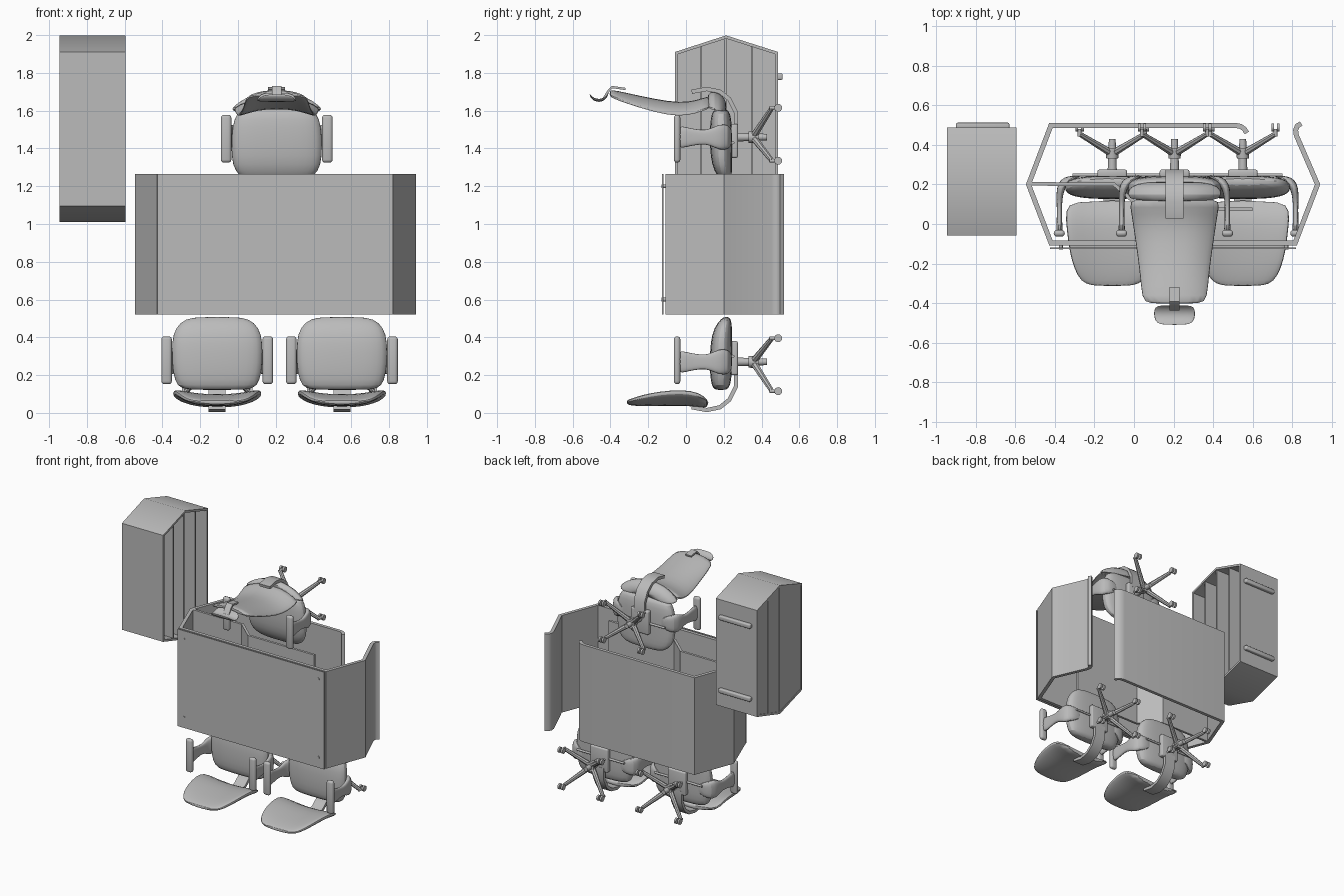
import bpy, bmesh, math
from mathutils import Matrix, Vector

if "Cube" in bpy.data.objects:
    bpy.data.objects.remove(bpy.data.objects["Cube"])

GREY = (0.5, 0.5, 0.5, 1)
mat = bpy.data.materials.new("plain grey")
mat.use_nodes = True
mat.diffuse_color = GREY
mat.node_tree.nodes["Principled BSDF"].inputs["Base Color"].default_value = GREY
WORLD = Matrix.Identity(4)


def make(name, bm, place=WORLD, smooth=False, subsurf=0):
    bmesh.ops.recalc_face_normals(bm, faces=bm.faces)
    bm.transform(place)
    me = bpy.data.meshes.new(name)
    bm.to_mesh(me)
    bm.free()
    ob = bpy.data.objects.new(name, me)
    bpy.context.collection.objects.link(ob)
    me.materials.append(mat)
    if subsurf:
        ob.modifiers.new("round", "SUBSURF").levels = subsurf
        ob.modifiers["round"].render_levels = subsurf
    if smooth:
        bpy.ops.object.select_all(action="DESELECT")
        bpy.context.view_layer.objects.active = ob
        ob.select_set(True)
        bpy.ops.object.shade_smooth_by_angle(angle=math.radians(40))
    return ob


def box(name, lo, hi, place=WORLD, bevel=0):
    bm = bmesh.new()
    bmesh.ops.create_cube(bm, size=1)
    lo, hi = Vector(lo), Vector(hi)
    for v in bm.verts:
        v.co = (lo + hi) / 2 + v.co * (hi - lo)
    if bevel:
        bmesh.ops.bevel(bm, geom=bm.edges[:], offset=bevel, segments=3,
                        profile=0.5, affect="EDGES")
    return make(name, bm, place, bool(bevel))


def rod(name, a, b, r1, r2, place=WORLD, sides=16):
    a, b = Vector(a), Vector(b)
    bm = bmesh.new()
    bmesh.ops.create_cone(bm, cap_ends=True, segments=sides, radius1=r1,
                          radius2=r2, depth=(b - a).length)
    turn = (b - a).to_track_quat("Z", "Y").to_matrix().to_4x4()
    bm.transform(Matrix.Translation((a + b) / 2) @ turn)
    return make(name, bm, place, True)


def strip(name, path, thick, h0, h1, axes, place=WORLD, closed=False):
    """Bent sheet: a mitred 2D path with thickness, extruded from h0 to h1."""
    pts = [Vector(p) for p in path]
    n = len(pts)
    bm = bmesh.new()
    rings = []
    for i, p in enumerate(pts):
        d1 = p - pts[i - 1] if i or closed else pts[1] - p
        d2 = pts[(i + 1) % n] - p if i < n - 1 or closed else d1
        d1, d2 = d1.normalized(), d2.normalized()
        t = (d1 + d2).normalized()
        off = Vector((-t.y, t.x)) * thick / 2 / max(0.4, t.dot(d1))
        rings.append([bm.verts.new(axes(*q, h)) for q, h in
                      ((p - off, h0), (p + off, h0), (p + off, h1), (p - off, h1))])
    for i in range(n if closed else n - 1):
        a, b = rings[i], rings[(i + 1) % n]
        for k in range(4):
            bm.faces.new((a[k], a[k - 1], b[k - 1], b[k]))
    if not closed:
        bm.faces.new(rings[0])
        bm.faces.new(rings[-1])
    return make(name, bm, place, True)


def loft(name, rings, along, place, cx=None, sides=16, power=0.7):
    """Soft body: rings of (position, offset, half width, half thickness, bend)."""
    bm = bmesh.new()
    loops = []
    for i, (s, off, w, t, bend) in enumerate(rings):
        loop = []
        for k in range(sides):
            a = math.tau * (k + 0.5) / sides
            c, q = math.cos(a), math.sin(a)
            c = math.copysign(abs(c) ** power, c)
            q = math.copysign(abs(q) ** power, q)
            x = w * c + (cx[i] if cx else 0)
            d = off + t * q + bend * c * c
            loop.append(bm.verts.new((x, s, d) if along == "depth" else (x, d, s)))
        loops.append(loop)
    for a, b in zip(loops, loops[1:]):
        for k in range(sides):
            bm.faces.new((a[k - 1], a[k], b[k], b[k - 1]))
    bm.faces.new(loops[0])
    bm.faces.new(loops[-1])
    return make(name, bm, place, True, 1)


# Hexagonal shelf cabinet, open towards +x
def cab(p, q, h):
    return (h, p, q)


Y0, Y1, YM, X0, X1 = -0.05, 0.48, 0.212, -0.945, -0.595
hexagon = [(Y0, 1.1), (YM, 1.02), (Y1, 1.1), (Y1, 1.905), (YM, 1.99), (Y0, 1.905)]
strip("cabinet_shell", hexagon, 0.016, X0, X1, cab, closed=True)
bm = bmesh.new()
bm.faces.new([bm.verts.new(cab(y, z, X0 + 0.004)) for y, z in hexagon])
make("cabinet_back", bm)
for y in (0.08, 0.208, 0.35):
    rise = 0.085 * (1 - abs(y - YM) / 0.266)
    box("cabinet_shelf", (X0, y - 0.006, 1.1 - rise),
        (X1 - 0.01, y + 0.006, 1.905 + rise))
for z in (1.22, 1.78):
    box("cabinet_foot", (-0.9, 0.48, z - 0.017), (-0.63, 0.512, z + 0.017), bevel=0.008)


# Wrap-around desk walls
def upright(p, q, h):
    return (p, q, h)


Z0, Z1 = 0.52, 1.265
wall = [(0.57, 0.46), (0.558, 0.48), (0.54, 0.493), (0.515, 0.498), (-0.42, 0.498),
        (-0.533, 0.2), (-0.42, -0.095), (0.815, -0.095), (0.928, 0.2),
        (0.82, 0.45), (0.817, 0.475), (0.825, 0.495), (0.845, 0.508)]
strip("desk_wall", wall, 0.025, Z0, Z1, upright)
strip("desk_divider", [(-0.53, 0.203), (-0.1, 0.2), (0.04, 0.075), (0.6, 0.075)],
      0.018, Z0, Z1, upright)
box("front_board", (-0.425, -0.126, Z0), (0.82, -0.118, Z1))
for x in (-0.37, 0.77):
    for z in (0.6, 1.2):
        rod("board_peg", (x, -0.13, z), (x, -0.1, z), 0.01, 0.01)


# Swivel chairs: local x across, y forward, z up
def chair(label, cx, cz, s, tall):
    place = Matrix(((s, 0, 0, cx), (0, 0, -1, 0.51), (0, s, 0, cz), (0, 0, 0, 1)))

    def tag(part):
        return label + "_" + part

    def hoop(p, q, h):
        return (h, p, q)

    # Seat and its fittings
    loft(tag("seat"), [(-0.15, 0.325, 0.17, 0.03, 0), (-0.13, 0.325, 0.215, 0.05, 0),
                       (-0.06, 0.325, 0.24, 0.06, 0), (0.05, 0.325, 0.245, 0.06, 0),
                       (0.15, 0.32, 0.24, 0.055, 0), (0.21, 0.305, 0.2, 0.038, 0),
                       (0.24, 0.295, 0.14, 0.015, 0)], "depth", place)
    box(tag("mechanism"), (-0.075, -0.07, 0.235), (0.075, 0.11, 0.275), place, 0.01)
    rod(tag("lever"), (-0.2, 0.03, 0.262), (0.2, 0.03, 0.262), 0.008, 0.008, place)
    strip(tag("back_bracket"), [(-0.24, 0.48), (-0.255, 0.4), (-0.24, 0.33),
                                (-0.2, 0.28), (-0.13, 0.245), (-0.04, 0.245)],
          0.022, -0.045, 0.045, hoop, place)

    # Base: column, four legs and twin casters
    rod(tag("column"), (0, 0, 0.08), (0, 0, 0.26), 0.017, 0.024, place)
    rod(tag("hub"), (0, 0, 0.125), (0, 0, 0.18), 0.035, 0.03, place)
    for sx in (-1, 1):
        for f in (0.125, -0.155):
            x = sx * 0.165
            rod(tag("leg"), (0, 0, 0.155), (x, f, 0.055), 0.02, 0.013, place, 8)
            rod(tag("caster_stem"), (x, f, 0.03), (x, f, 0.068), 0.01, 0.01, place)
            for d in (-0.014, 0.014):
                rod(tag("caster"), (x + d - 0.007, f, 0.022), (x + d + 0.007, f, 0.022),
                    0.021, 0.021, place)

        # Arm: pad and a post that turns in under the seat
        a, b = sorted((sx * 0.24, sx * 0.296))
        box(tag("arm_pad"), (a, -0.118, 0.54), (b, 0.135, 0.574), place, 0.016)
        loft(tag("arm_post"), [(0.55, 0, 0.02, 0.065, 0), (0.52, 0, 0.014, 0.055, 0),
                               (0.43, 0, 0.013, 0.036, 0), (0.385, 0, 0.015, 0.042, 0),
                               (0.33, 0, 0.02, 0.072, 0), (0.285, 0, 0.03, 0.065, 0),
                               (0.265, 0, 0.04, 0.04, 0)], "up", place,
             [sx * c for c in (0.267, 0.267, 0.267, 0.267, 0.262, 0.235, 0.18)])

    # Backrest
    if not tall:
        loft(tag("backrest"), [(0.825, -0.215, 0.11, 0.01, 0.005),
                               (0.8, -0.215, 0.16, 0.018, 0.012),
                               (0.74, -0.213, 0.195, 0.026, 0.03),
                               (0.65, -0.21, 0.22, 0.03, 0.045),
                               (0.53, -0.205, 0.235, 0.032, 0.05),
                               (0.44, -0.215, 0.242, 0.03, 0.045),
                               (0.39, -0.235, 0.21, 0.014, 0.03)], "up", place)
        return
    loft(tag("backrest"), [(0.915, -0.24, 0.14, 0.012, 0.02),
                           (0.89, -0.235, 0.168, 0.018, 0.03),
                           (0.75, -0.205, 0.178, 0.018, 0.05),
                           (0.6, -0.175, 0.2, 0.02, 0.06),
                           (0.5, -0.17, 0.215, 0.02, 0.055),
                           (0.42, -0.195, 0.228, 0.018, 0.055),
                           (0.375, -0.215, 0.235, 0.014, 0.06)], "up", place)
    loft(tag("lumbar_band"), [(0.4, -0.23, 0.225, 0.014, 0.08),
                              (0.36, -0.235, 0.245, 0.022, 0.09),
                              (0.32, -0.215, 0.23, 0.02, 0.08),
                              (0.295, -0.18, 0.15, 0.012, 0.04)], "up", place)
    loft(tag("headrest"), [(0.92, -0.235, 0.075, 0.005, 0), (0.93, -0.212, 0.1, 0.007, 0),
                           (0.955, -0.194, 0.106, 0.008, 0),
                           (0.985, -0.194, 0.104, 0.008, 0),
                           (1.01, -0.208, 0.092, 0.007, 0),
                           (1.02, -0.225, 0.06, 0.005, 0)], "up", place)
    strip(tag("headrest_bracket"), [(-0.255, 0.83), (-0.265, 0.9), (-0.245, 0.92),
                                    (-0.205, 0.945)], 0.012, -0.025, 0.025, hoop, place)


chair("left_chair", 0.55, 0.27, 1, False)
chair("right_chair", -0.11, 0.27, 1, False)
chair("tall_chair", 0.205, 1.46, -1, True)
